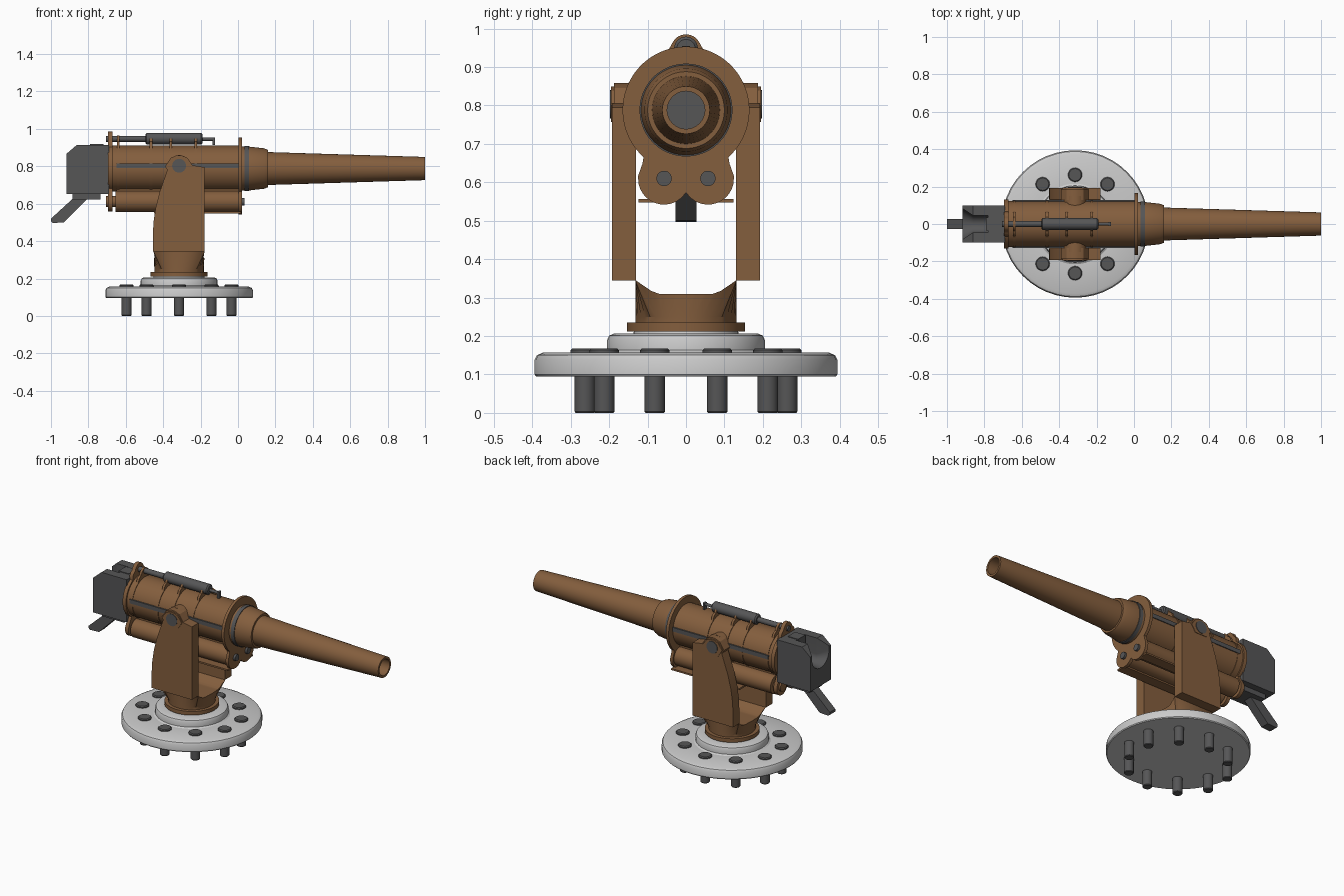
import bpy, bmesh, math
from math import cos, sin, pi, sqrt

if "Cube" in bpy.data.objects:
    bpy.data.objects.remove(bpy.data.objects["Cube"])


def material(name, rgb):
    m = bpy.data.materials.new(name)
    m.diffuse_color = (*rgb, 1)
    m.use_nodes = True
    m.node_tree.nodes["Principled BSDF"].inputs["Base Color"].default_value = m.diffuse_color
    return m


BROWN = material("brown_paint", (0.23, 0.112, 0.047))
DARK = material("dark_steel", (0.092, 0.092, 0.094))
LIGHT = material("light_grey", (0.60, 0.60, 0.60))
CX, AXIS_Z = -0.315, 0.788      # pivot x, bore height


def place(axis, a, u, v):
    return {'x': (a, u, v), 'y': (u, a, v), 'z': (u, v, a)}[axis]


def loft(name, rings, mat, closed=False):
    """Skin equal-length rings; cap the ends, or join last ring to first."""
    bm = bmesh.new()
    rows = [[bm.verts.new(p) for p in ring] for ring in rings]
    n = len(rows[0])
    pairs = list(zip(rows, rows[1:])) + ([(rows[-1], rows[0])] if closed else [])
    for a, b in pairs:
        for i in range(n):
            j = (i + 1) % n
            bm.faces.new((a[i], a[j], b[j], b[i]))
    if not closed:
        bm.faces.new(rows[0])
        bm.faces.new(rows[-1])
    bmesh.ops.recalc_face_normals(bm, faces=bm.faces)
    me = bpy.data.meshes.new(name)
    bm.to_mesh(me)
    bm.free()
    me.materials.append(mat)
    ob = bpy.data.objects.new(name, me)
    bpy.context.collection.objects.link(ob)
    return ob


def lathe(name, axis, profile, u, v, mat, n=40, closed=False):
    """Revolve (position, radius) pairs about an axis through (u, v)."""
    return loft(name, [[place(axis, a, u + r * cos(2 * pi * i / n), v + r * sin(2 * pi * i / n))
                        for i in range(n)] for a, r in profile], mat, closed)


def rod(name, axis, a, b, r, u, v, mat, n=24):
    return lathe(name, axis, [(a, r), (b, r)], u, v, mat, n)


def prism(name, axis, outline, a, b, mat):
    return loft(name, [[place(axis, t, u, v) for u, v in outline] for t in (a, b)], mat)


def box(name, x, y, z, mat):
    return prism(name, 'x', [(y[0], z[0]), (y[1], z[0]), (y[1], z[1]), (y[0], z[1])], *x, mat)


def lobed(radius, lobes, n=120):
    """Outline of a disc round the bore merged with smaller circles (y, z, r)."""
    pts = []
    for i in range(n):
        c, s = cos(2 * pi * i / n), sin(2 * pi * i / n)
        best = radius
        for y, z, r in lobes:
            along = c * y + s * z
            gap = r * r - (y * y + z * z - along * along)
            if along > 0 and gap > 0:
                best = max(best, along + sqrt(gap))
        pts.append((best * c, AXIS_Z + best * s))
    return pts


def cut(target, cutter):
    cutter.hide_render = True
    mod = target.modifiers.new("cut", 'BOOLEAN')
    mod.operation, mod.solver, mod.object = 'DIFFERENCE', 'EXACT', cutter
    bpy.context.view_layer.objects.active = target
    bpy.ops.object.modifier_apply(modifier=mod.name)
    bpy.data.objects.remove(cutter)


# Base flange with raised centre
lathe("base_flange", 'z', [(.095, .39), (.10, .394), (.138, .394), (.15, .388), (.157, .372),
                           (.157, .215), (.163, .205), (.19, .205), (.201, .2), (.206, .188),
                           (.206, .137), (.214, .135)], CX, 0, LIGHT, 48)

# Ten anchor bolts
for k in range(10):
    t = pi / 10 + k * pi / 5
    lathe(f"anchor_bolt_{k + 1}", 'z', [(0, .024), (.004, .027), (.15, .027), (.15, .038),
                                        (.163, .038), (.168, .033)],
          CX + .295 * cos(t), .263 * sin(t), DARK, 20)

# Turning ring and round-to-square neck with a trough in its top
rod("turning_ring", 'z', .212, .235, .153, CX, 0, BROWN, 40)


def clamp(v, lim):
    return max(-lim, min(lim, v))


angles = [2 * pi * i / 40 for i in range(40)]
neck = loft("yoke_neck", [
    [(CX + .132 * cos(t), .132 * sin(t), .23) for t in angles],
    [(CX + .132 * cos(t), .132 * sin(t), .25) for t in angles],
    [(CX + clamp(.195 * cos(t), .137), clamp(.195 * sin(t), .132), .345) for t in angles]], BROWN)
cut(neck, prism("trough_cutter", 'x', [(-.15, .36), (-.128, .343), (-.09, .317), (-.07, .31),
                                       (.07, .31), (.09, .317), (.128, .343), (.15, .36)],
                -.6, 0, BROWN))

# Yoke arms with trunnion bearings, both sides
arm = [(-.455, .345), (-.18, .345), (-.18, .795), (-.24, .805), (-.37, .805), (-.392, .74),
       (-.42, .66), (-.44, .58), (-.452, .5), (-.455, .43)]
cap = [(-.39, .80), (-.36, .845), (-.33, .858), (-.30, .858), (-.27, .845), (-.24, .80),
       (-.27, .75), (-.36, .75)]
for s, side in ((-1, "front"), (1, "back")):
    prism(f"{side}_yoke_arm", 'y', arm, s * .13, s * .192, BROWN)
    prism(f"{side}_bearing_cap", 'y', cap, s * .128, s * .187, BROWN)
    prism(f"{side}_bearing_face", 'y', [(CX + (x - CX) * .9, .80 + (z - .80) * .85) for x, z in cap],
          s * .18, s * .195, BROWN)
    rod(f"{side}_trunnion_pin", 'y', s * .12, s * .198, .037, CX, .803, DARK)
    box(f"{side}_side_rail", (-.65, .005), (s * .11, s * .128), (.79, .815), DARK)
rod("trunnion", 'y', -.15, .15, .06, CX, .80, BROWN)

# Sleeve and tapering barrel, bored through
lathe("barrel", 'x', [(-.69, .123), (.01, .123), (.01, .117), (.06, .117), (.14, .108), (.16, .10),
                      (.16, .088), (1, .062), (1, .049), (-.69, .049)],
      0, AXIS_Z, BROWN, 48, closed=True)
rod("barrel_band", 'x', .035, .058, .121, 0, AXIS_Z, DARK, 48)

# End plates that hold barrel, recoil cylinders and top rod
prism("front_plate", 'x', lobed(.165, [(.057, -.178, .068), (-.057, -.178, .068)]),
      .003, .021, BROWN)
prism("rear_plate", 'x', lobed(.132, [(.057, -.178, .052), (-.057, -.178, .052), (0, .157, .04),
                                      (.025, .125, .04), (-.025, .125, .04)]),
      -.695, -.672, BROWN)

# Top rod brackets
for k, x in enumerate((-.64, -.465, -.36, -.225)):
    prism(f"rod_bracket_{k + 1}", 'x', lobed(.126, [(0, .14, .037), (.03, .11, .035),
                                                    (-.03, .11, .035)]), x - .007, x + .007, BROWN)

# Recoil cylinders below the sleeve
for s, side in ((-1, "front"), (1, "back")):
    rod(f"{side}_recoil_cylinder", 'x', -.655, .01, .056, s * .057, .612, BROWN, 32)
    rod(f"{side}_recoil_rear_cap", 'x', -.705, -.65, .03, s * .057, .612, BROWN)
    rod(f"{side}_recoil_pin", 'x', 0, .034, .02, s * .057, .61, DARK)
    box(f"{side}_cradle_lip", (-.45, .015), (s * .06, s * .123), (.547, .557), BROWN)
box("cradle_web", (-.65, .005), (-.055, .055), (.59, .70), BROWN)

# Recuperator on top
lathe("top_cylinder", 'x', [(-.495, .024), (-.488, .031), (-.197, .031), (-.19, .024)],
      0, .948, DARK, 28)
rod("top_rod_rear", 'x', -.705, -.49, .016, 0, .947, DARK)
rod("top_rod_front", 'x', -.2, -.125, .009, 0, .945, DARK)
box("top_rod_stop", (-.135, -.122), (-.011, .011), (.915, .955), DARK)

# Breech block with loading scoop
breech = prism("breech_block", 'y', [(-.69, .652), (-.69, .914), (-.862, .914), (-.918, .866),
                                     (-.918, .652)], -.10, .10, DARK)


def scoop(x, w, zc):
    return [(x, -w, 1)] + [(x, -w * cos(pi * i / 16), zc - w * sin(pi * i / 16))
                           for i in range(17)] + [(x, w, 1)]


cut(breech, loft("scoop_cutter", [scoop(-.935, .095, .855), scoop(-.86, .045, .815),
                                  scoop(-.78, .045, .815)], DARK))
box("breech_wedge", (-.79, -.72), (-.035, .035), (.80, .918), DARK)
box("breech_foot", (-.885, -.735), (-.06, .06), (.622, .66), DARK)

# Breech lever
prism("breech_lever", 'y', [(-.88, .63), (-.80, .63), (-.93, .50), (-.99, .497), (-1, .505),
                            (-1, .52)], -.027, .027, DARK)

# Smooth round parts, keep hard edges
bpy.ops.object.select_all(action='SELECT')
bpy.context.view_layer.objects.active = breech
bpy.ops.object.shade_smooth_by_angle(angle=math.radians(30))
